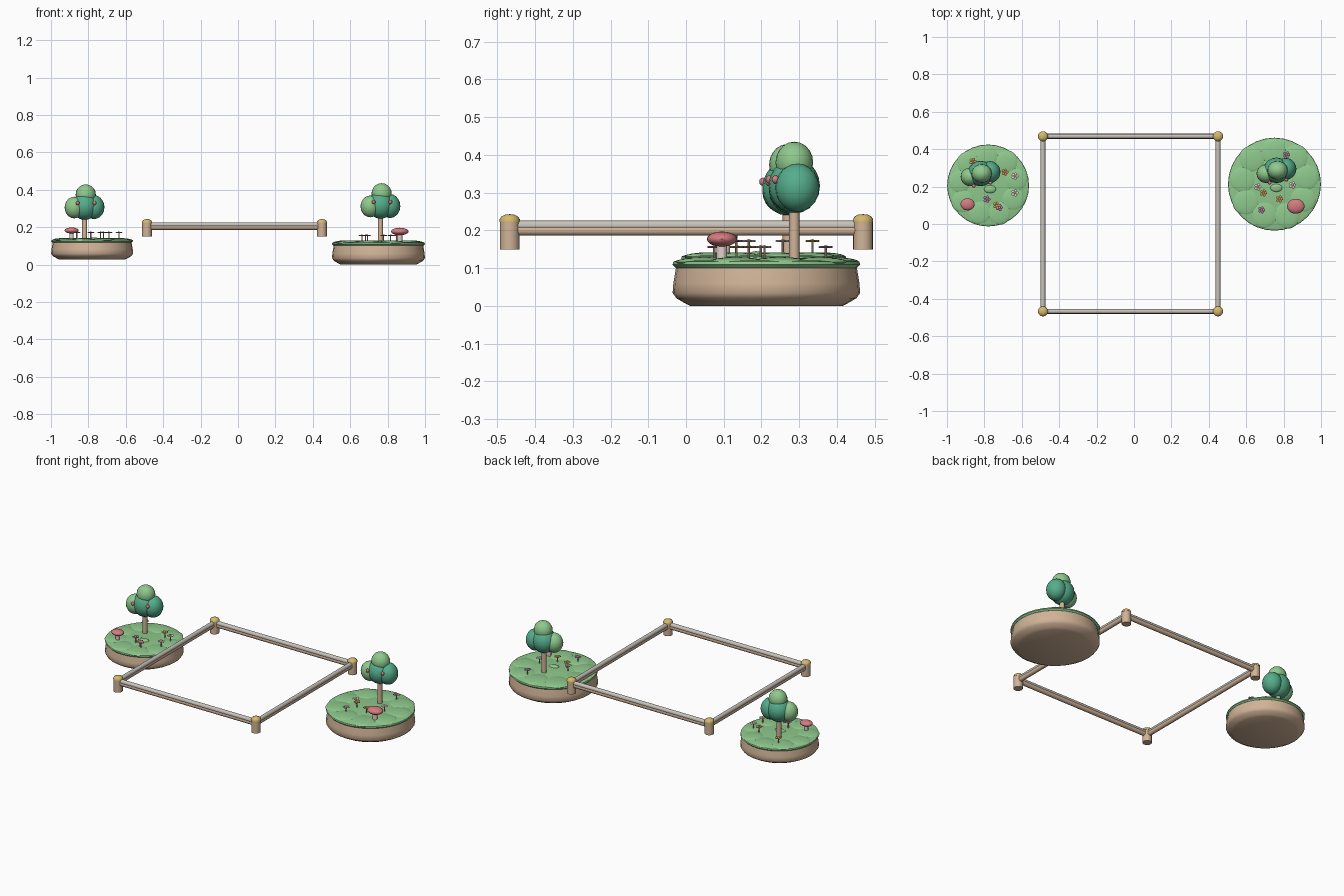
import bpy, bmesh, math
from mathutils import Vector

cube = bpy.data.objects.get("Cube")
if cube:
    bpy.data.objects.remove(cube, do_unlink=True)


def material(name, *srgb):
    mat = bpy.data.materials.new(name)
    mat.use_nodes = True
    color = [(c / 255) ** 2.2 for c in srgb] + [1]
    mat.diffuse_color = color
    mat.node_tree.nodes["Principled BSDF"].inputs["Base Color"].default_value = color
    return mat


WOOD = material("warm tan", 208, 178, 150)
METAL = material("pale grey", 198, 194, 186)
GOLD = material("soft gold", 212, 184, 108)
GRASS = material("leaf green", 142, 200, 140)
LEAF = material("teal green", 86, 172, 138)
RED = material("rose red", 212, 122, 126)
CREAM = material("cream", 226, 208, 200)
ORANGE = material("orange", 218, 150, 84)
PURPLE = material("violet pink", 190, 120, 178)


def finish(obj, name, mat):
    obj.name = name
    obj.data.materials.append(mat)
    bpy.ops.object.shade_smooth_by_angle(angle=math.radians(40))
    return obj


def ball(name, mat, loc, size, segments=20):
    """Ellipsoid with the three half-sizes given."""
    bpy.ops.mesh.primitive_uv_sphere_add(segments=segments, ring_count=segments // 2, location=loc)
    bpy.context.object.scale = size
    bpy.ops.object.transform_apply(location=False, rotation=False)
    return finish(bpy.context.object, name, mat)


def rod(name, mat, start, end, radius, sides=14):
    """Cylinder between two points."""
    a, b = Vector(start), Vector(end)
    bpy.ops.mesh.primitive_cylinder_add(vertices=sides, radius=radius, depth=(b - a).length,
                                        location=(a + b) / 2)
    bpy.context.object.rotation_euler = (b - a).to_track_quat("Z", "Y").to_euler()
    return finish(bpy.context.object, name, mat)


def lathe(name, mat, profile, loc, steps=32):
    """Spin a radius/height profile around the vertical axis."""
    bm = bmesh.new()
    verts = [bm.verts.new((r, 0, z)) for r, z in profile]
    edges = [bm.edges.new(pair) for pair in zip(verts, verts[1:])]
    bmesh.ops.spin(bm, geom=verts + edges, axis=(0, 0, 1), cent=(0, 0, 0),
                   angle=math.tau, steps=steps, use_duplicate=False)
    bmesh.ops.remove_doubles(bm, verts=bm.verts, dist=0.0001)
    bmesh.ops.recalc_face_normals(bm, faces=bm.faces)
    mesh = bpy.data.meshes.new(name)
    bm.to_mesh(mesh)
    bm.free()
    obj = bpy.data.objects.new(name, mesh)
    bpy.context.collection.objects.link(obj)
    bpy.ops.object.select_all(action="DESELECT")
    obj.select_set(True)
    bpy.context.view_layer.objects.active = obj
    obj.location = loc
    return finish(obj, name, mat)


# Square fence: corner posts with domed caps, and stacked rails
corners = [(-0.487, -0.467), (0.449, -0.467), (0.449, 0.469), (-0.487, 0.469)]
for i, (x, y) in enumerate(corners):
    nx, ny = corners[(i + 1) % 4]
    rod("post", WOOD, (x, y, 0.15), (x, y, 0.227), 0.026, 20)
    lathe("post_cap", GOLD, [(0, 0.222), (0.027, 0.222), (0.027, 0.229), (0.022, 0.237),
                             (0.012, 0.242), (0, 0.243)], (x, y, 0), 20)
    rod("lower_rail", WOOD, (x, y, 0.2), (nx, ny, 0.2), 0.014)
    rod("upper_rail", METAL, (x, y, 0.213), (nx, ny, 0.213), 0.013)


def island(x, y, z, s):
    """Rounded earth base with a grassy, lobed top."""
    base = [(0, 0), (0.2, 0), (0.212, 0.006), (0.236, 0.02), (0.246, 0.034),
            (0.244, 0.06), (0.237, 0.102), (0, 0.102)]
    turf = [(0, 0.1), (0.238, 0.1), (0.246, 0.108), (0.244, 0.116), (0.232, 0.12), (0, 0.122)]
    lathe("earth_base", WOOD, [(r * s, h * s) for r, h in base], (x, y, z))
    lathe("grass_disc", GRASS, [(r * s, h * s) for r, h in turf], (x, y, z))
    for i in range(9):
        a = math.tau * (i + 0.3) / 9
        r = (0.17 + 0.006 * (i % 2)) * s
        ball("grass_lobe", GRASS, (x + r * math.cos(a), y + r * math.sin(a), z + 0.115 * s),
             (0.073 * s, 0.073 * s, 0.013 * s), 24)
    ball("grass_tuft", GRASS, (x + 0.01, y - 0.02, z + 0.119 * s), (0.033, 0.022, 0.011))


def tree(x, y, ground, z):
    """Trunk, clustered crown and two fruits; z is the crown centre."""
    rod("trunk", WOOD, (x, y, ground), (x, y, z), 0.014)
    ball("crown_middle", LEAF, (x, y, z), (0.07, 0.068, 0.073))
    ball("crown_left", LEAF, (x + 0.05, y + 0.008, z - 0.005), (0.056, 0.058, 0.064))
    ball("crown_right", GRASS, (x - 0.055, y - 0.018, z - 0.007), (0.052, 0.05, 0.058))
    ball("crown_top", GRASS, (x + 0.006, y, z + 0.062), (0.054, 0.05, 0.055))
    for dx, dy in ((-0.037, -0.066), (0.053, -0.05)):
        ball("fruit", RED, (x + dx, y + dy, z + 0.017), (0.01, 0.01, 0.011), 12)


def mushroom(x, y, ground, s):
    rod("mushroom_stem", CREAM, (x, y, ground - 0.005), (x, y, ground + 0.045 * s), 0.014 * s)
    ball("mushroom_cap", RED, (x, y, ground + 0.053 * s), (0.047 * s, 0.04 * s, 0.02 * s))


def flower(x, y, ground, mat):
    """Stem, five flat petals and a round heart."""
    top = ground + 0.034
    rod("flower_stem", WOOD, (x, y, ground - 0.005), (x, y, top), 0.003, 8)
    for i in range(5):
        a = math.tau * i / 5
        ball("petal", mat, (x + 0.012 * math.cos(a), y + 0.012 * math.sin(a), top),
             (0.008, 0.008, 0.003), 10)
    ball("flower_heart", GOLD, (x, y, top + 0.001), (0.006, 0.006, 0.004), 10)


# Right-hand garden (smaller, raised)
island(-0.78, 0.206, 0.028, 0.89)
tree(-0.82, 0.27, 0.13, 0.312)
mushroom(-0.89, 0.105, 0.14, 0.8)
for x, y, mat in ((-0.69, 0.277, ORANGE), (-0.637, 0.256, CREAM), (-0.787, 0.133, PURPLE),
                  (-0.735, 0.1, ORANGE), (-0.637, 0.166, CREAM), (-0.862, 0.335, ORANGE),
                  (-0.72, 0.088, PURPLE)):
    flower(x, y, 0.138, mat)

# Left-hand garden (larger, resting on the floor)
island(0.751, 0.213, 0, 1.01)
tree(0.762, 0.287, 0.118, 0.318)
mushroom(0.865, 0.095, 0.124, 1)
for x, y, mat in ((0.816, 0.37, PURPLE), (0.662, 0.198, CREAM), (0.692, 0.166, ORANGE),
                  (0.848, 0.208, CREAM), (0.778, 0.134, ORANGE), (0.682, 0.075, PURPLE)):
    flower(x, y, 0.122, mat)
